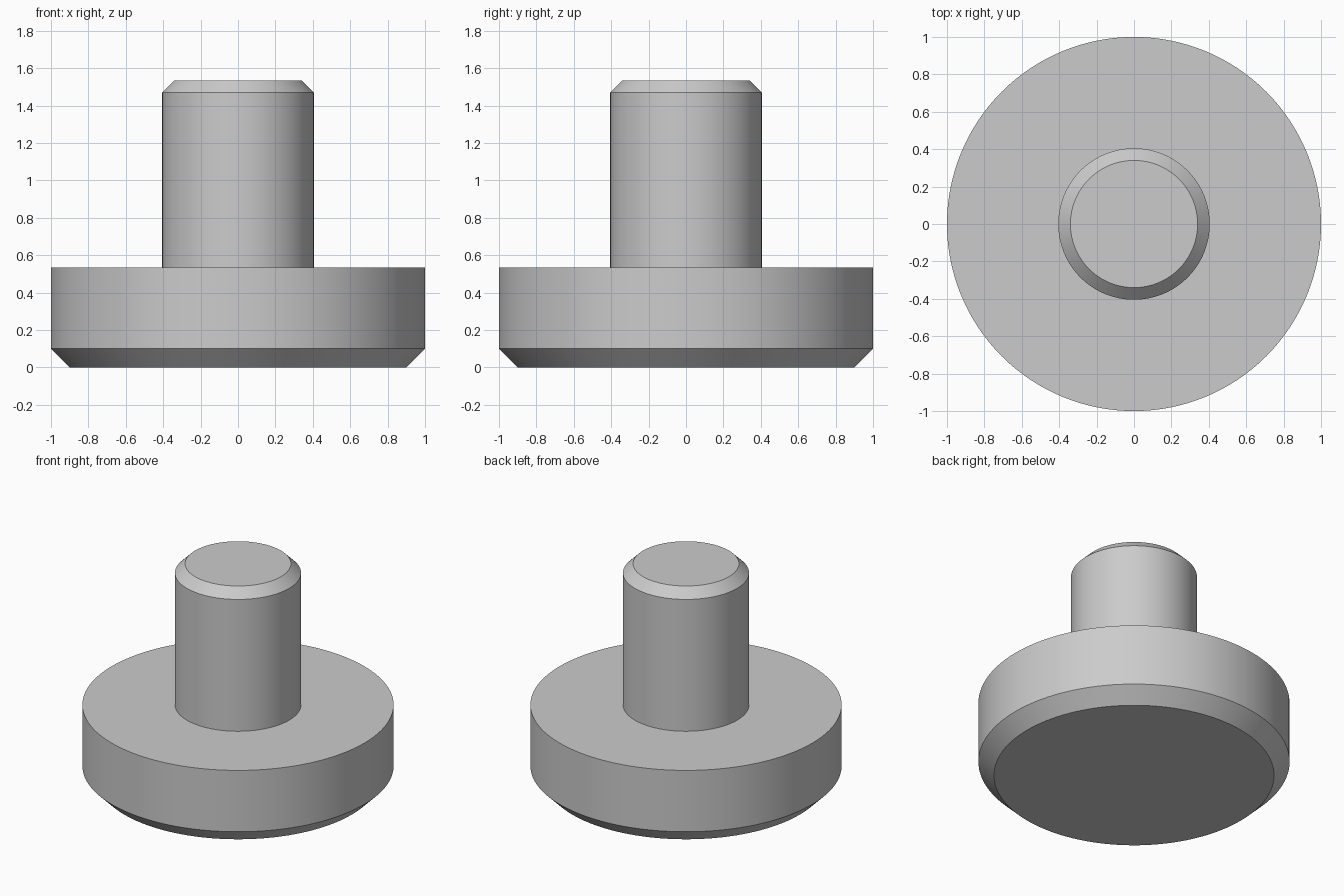
import bpy
import bmesh
from math import pi, radians
from mathutils import Matrix, Vector

SEGMENTS = 128

cube = bpy.data.objects.get("Cube")
if cube:
    bpy.data.objects.remove(cube, do_unlink=True)

# Plain grey metal
grey = bpy.data.materials.new("grey metal")
grey.use_nodes = True
colour = (0.6, 0.6, 0.6, 1)
grey.diffuse_color = colour
grey.node_tree.nodes["Principled BSDF"].inputs["Base Color"].default_value = colour


def turned_part(name, profile):
    """Revolve a (radius, height) profile around z and cap both ends."""
    bm = bmesh.new()
    rings = []
    for radius, height in profile:
        circle = bmesh.ops.create_circle(
            bm, segments=SEGMENTS, radius=radius,
            matrix=Matrix.Translation(Vector((0, 0, height))))
        rings.append(circle["verts"])
    for low, high in zip(rings, rings[1:]):
        for i in range(SEGMENTS):
            j = (i + 1) % SEGMENTS
            bm.faces.new((low[i], low[j], high[j], high[i]))
    bm.faces.new(rings[0])
    bm.faces.new(rings[-1])
    bmesh.ops.recalc_face_normals(bm, faces=bm.faces)

    mesh = bpy.data.meshes.new(name)
    bm.to_mesh(mesh)
    bm.free()
    mesh.materials.append(grey)
    part = bpy.data.objects.new(name, mesh)
    bpy.context.collection.objects.link(part)

    # Smooth round walls, crisp chamfer edges
    bpy.ops.object.select_all(action="DESELECT")
    part.select_set(True)
    bpy.context.view_layer.objects.active = part
    bpy.ops.object.shade_smooth_by_angle(angle=radians(30))
    return part


# Chamfered base, flat shoulder, and chamfered stem in one solid
turned_part("flanged_pin", [
    (0.9, 0), (1, 0.1), (1, 0.535),
    (0.405, 0.535), (0.405, 1.47), (0.34, 1.535),
])
